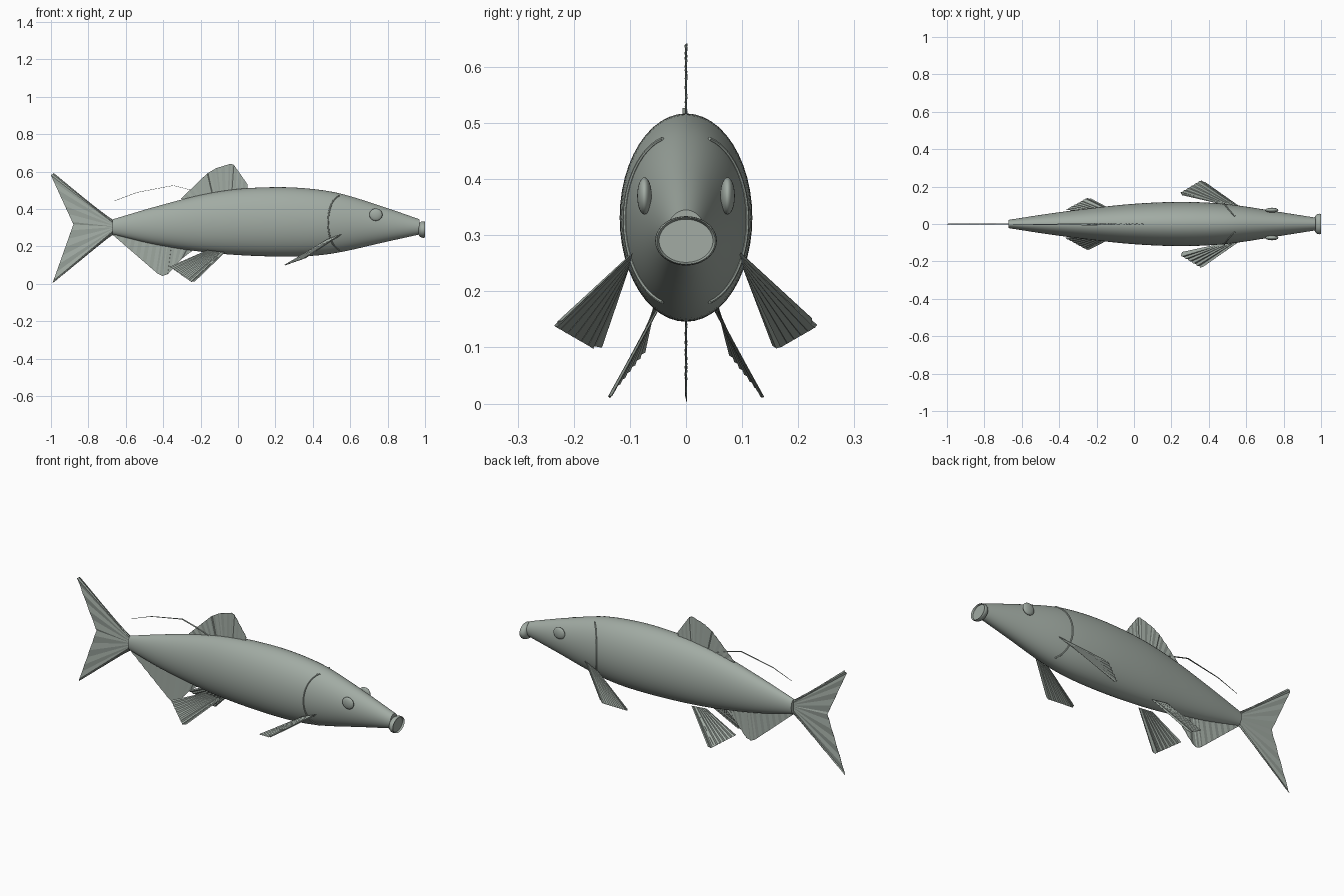
import bpy, bmesh, math
from mathutils import Vector

cube = bpy.data.objects.get("Cube")
if cube:
    bpy.data.objects.remove(cube, do_unlink=True)

COLOUR = (0.36, 0.41, 0.37, 1)
skin = bpy.data.materials.new("grey green skin")
skin.use_nodes = True
skin.diffuse_color = COLOUR
skin.node_tree.nodes["Principled BSDF"].inputs["Base Color"].default_value = COLOUR

# Body stations: x, top z, bottom z, half width
STATIONS = [(-.67, .345, .265, .022), (-.45, .41, .212, .056), (-.2, .475, .172, .088),
            (0, .507, .154, .108), (.22, .517, .146, .118), (.4, .507, .150, .114),
            (.55, .482, .170, .100), (.78, .411, .222, .064), (.97, .345, .264, .034)]


def finish(obj, smooth=True):
    obj.data.materials.append(skin)
    if smooth:
        bpy.ops.object.select_all(action='DESELECT')
        obj.select_set(True)
        bpy.context.view_layer.objects.active = obj
        bpy.ops.object.shade_smooth_by_angle(angle=math.radians(35))
    return obj


def mesh_object(name, bm, smooth=True):
    bmesh.ops.recalc_face_normals(bm, faces=bm.faces)
    mesh = bpy.data.meshes.new(name)
    bm.to_mesh(mesh)
    bm.free()
    obj = bpy.data.objects.new(name, mesh)
    bpy.context.collection.objects.link(obj)
    return finish(obj, smooth)


def section(x):
    """Smoothly interpolated top, bottom and half width of the body at x."""
    last = len(STATIONS) - 1
    i = max(k for k in range(last) if k == 0 or STATIONS[k][0] <= x)
    a, b = STATIONS[i], STATIONS[i + 1]
    before, after = STATIONS[max(i - 1, 0)], STATIONS[min(i + 2, last)]
    h = b[0] - a[0]
    t = (x - a[0]) / h
    out = []
    for k in (1, 2, 3):
        m0 = (b[k] - before[k]) / (b[0] - before[0]) * h
        m1 = (after[k] - a[k]) / (after[0] - a[0]) * h
        out.append((2*t**3 - 3*t*t + 1) * a[k] + (t**3 - 2*t*t + t) * m0
                   + (3*t*t - 2*t**3) * b[k] + (t**3 - t*t) * m1)
    return out


def skin_point(x, angle, grow=0):
    top, bottom, half = section(x)
    return Vector((x, (half + grow) * math.cos(angle),
                   (top + bottom) / 2 + ((top - bottom) / 2 + grow) * math.sin(angle)))


def loft(name, rings):
    bm = bmesh.new()
    loops = [[bm.verts.new(p) for p in ring] for ring in rings]
    n = len(loops[0])
    for a, b in zip(loops, loops[1:]):
        for j in range(n):
            bm.faces.new((a[j], a[(j+1) % n], b[(j+1) % n], b[j]))
    bm.faces.new(loops[0])
    bm.faces.new(loops[-1])
    return mesh_object(name, bm)


# Body
SIDES, STEPS = 48, 48
loft("body", [[skin_point(-.67 + 1.64 * i / STEPS, math.tau * j / SIDES)
               for j in range(SIDES)] for i in range(STEPS + 1)])

# Mouth: rounded lip with a shallow flat centre
LIP = [(.965, .034), (.972, .047), (.98, .053), (.99, .055), (.997, .054),
       (1, .052), (.997, .050), (.99, .048)]
loft("mouth", [[(x, r * math.cos(a), .29 + r * .8 * math.sin(a))
                for a in (math.tau * j / SIDES for j in range(SIDES))] for x, r in LIP])


def tube(name, points, radius):
    curve = bpy.data.curves.new(name, 'CURVE')
    curve.dimensions = '3D'
    curve.bevel_depth = radius
    curve.bevel_resolution = 2
    curve.use_fill_caps = True
    line = curve.splines.new('POLY')
    line.points.add(len(points) - 1)
    for p, co in zip(line.points, points):
        p.co = (*co, 1)
    obj = bpy.data.objects.new(name, curve)
    bpy.context.collection.objects.link(obj)
    bpy.ops.object.select_all(action='DESELECT')
    obj.select_set(True)
    bpy.context.view_layer.objects.active = obj
    bpy.ops.object.convert(target='MESH')
    return finish(bpy.context.object)


def along(points, t):
    """Point at fraction t of a polyline's length."""
    points = [Vector(p) for p in points]
    lengths = [(b - a).length for a, b in zip(points, points[1:])]
    left = t * sum(lengths)
    for a, b, d in zip(points, points[1:], lengths):
        if left <= d and d > 0:
            return a.lerp(b, left / d)
        left -= d
    return points[-1]


def fin(name, base, rim, rays=24, ridge=.0015):
    """Thin fan between a base line and a rim, pleated along its rays."""
    n = (Vector(base[-1]) - Vector(base[0])).cross(Vector(rim[len(rim) // 2]) - Vector(base[0]))
    n.normalize()
    bm = bmesh.new()
    stops = {i / rays for i in range(rays + 1)}
    total = sum((Vector(b) - Vector(a)).length for a, b in zip(rim, rim[1:]))
    run = 0
    for a, b in zip(rim, rim[1:]):       # keep the rim's corners exact
        run += (Vector(b) - Vector(a)).length
        stops.add(min(run / total, 1))
    pairs = []
    for i, t in enumerate(sorted(stops)):
        shift = n * (ridge if i % 2 else -ridge)
        pairs.append((bm.verts.new(along(base, t) + shift * .5),
                      bm.verts.new(along(rim, t) + shift)))
    for (a, b), (c, d) in zip(pairs, pairs[1:]):
        if (d.co - b.co).length > 1e-5:
            bm.faces.new((a, c, d, b))
    obj = mesh_object(name, bm, smooth=False)
    solid = obj.modifiers.new("thickness", 'SOLIDIFY')
    solid.thickness = .0015
    solid.offset = 0


def upright(points):
    return [(x, 0, z) for x, z in points]


# Fins on the middle plane
fin("tail_fin", upright([(-.66, .34), (-.66, .268)]),
    upright([(-.70, .352), (-.985, .592), (-1, .58), (-.88, .318), (-.992, .003), (-.672, .265)]), 30)
fin("dorsal_fin", upright([(.05, .49), (-.26, .44)]),
    upright([(.052, .53), (-.022, .636), (-.04, .642), (-.118, .618), (-.165, .59), (-.305, .455)]))
fin("anal_fin", upright([(-.2, .2), (-.66, .28)]),
    upright([(-.24, .18), (-.30, .135), (-.375, .052), (-.405, .042), (-.43, .055), (-.67, .262)]))

# Narrow trailing ribbon on the back
bm = bmesh.new()
RIBBON = [(-.17, .475, .005), (-.25, .502, .005), (-.345, .527, .004), (-.54, .49, .002), (-.66, .445, .0005)]
edges = [[bm.verts.new((x, s * w - .002, z)) for s in (-1, 1)] for x, z, w in RIBBON]
for a, b in zip(edges, edges[1:]):
    bm.faces.new((a[0], a[1], b[1], b[0]))
ribbon = mesh_object("back_ribbon", bm, smooth=False)
ribbon.modifiers.new("thickness", 'SOLIDIFY').thickness = .002

# Paired parts
for side, s in (("left", 1), ("right", -1)):
    def flip(points):
        return [(x, s * y, z) for x, y, z in points]
    fin(side + "_pectoral_fin", flip([(.56, .096, .268), (.47, .105, .235)]),
        flip([(.38, .222, .15), (.357, .232, .137), (.25, .168, .10), (.258, .152, .102)]), 14, .003)
    fin(side + "_pelvic_fin", flip([(-.07, .05, .168), (-.165, .055, .18)]),
        flip([(-.23, .134, .014), (-.25, .137, .011), (-.265, .13, .022), (-.365, .075, .092)]), 16, .002)
    # Gill edge curving over the flank
    arc = []
    for i in range(25):
        a = math.radians(-66 + 132 * i / 24)
        p = skin_point(.482 + .058 * abs(i / 12 - 1) ** 2, a, .001)
        arc.append((p.x, s * p.y, p.z))
    tube(side + "_gill_edge", arc, .004)
    # Flattened eye
    bpy.ops.mesh.primitive_uv_sphere_add(segments=24, ring_count=16, radius=1,
                                         location=(.737, s * .074, .37))
    eye = bpy.context.object
    eye.name = side + "_eye"
    eye.scale = (.035, .013, .033)
    finish(eye)
